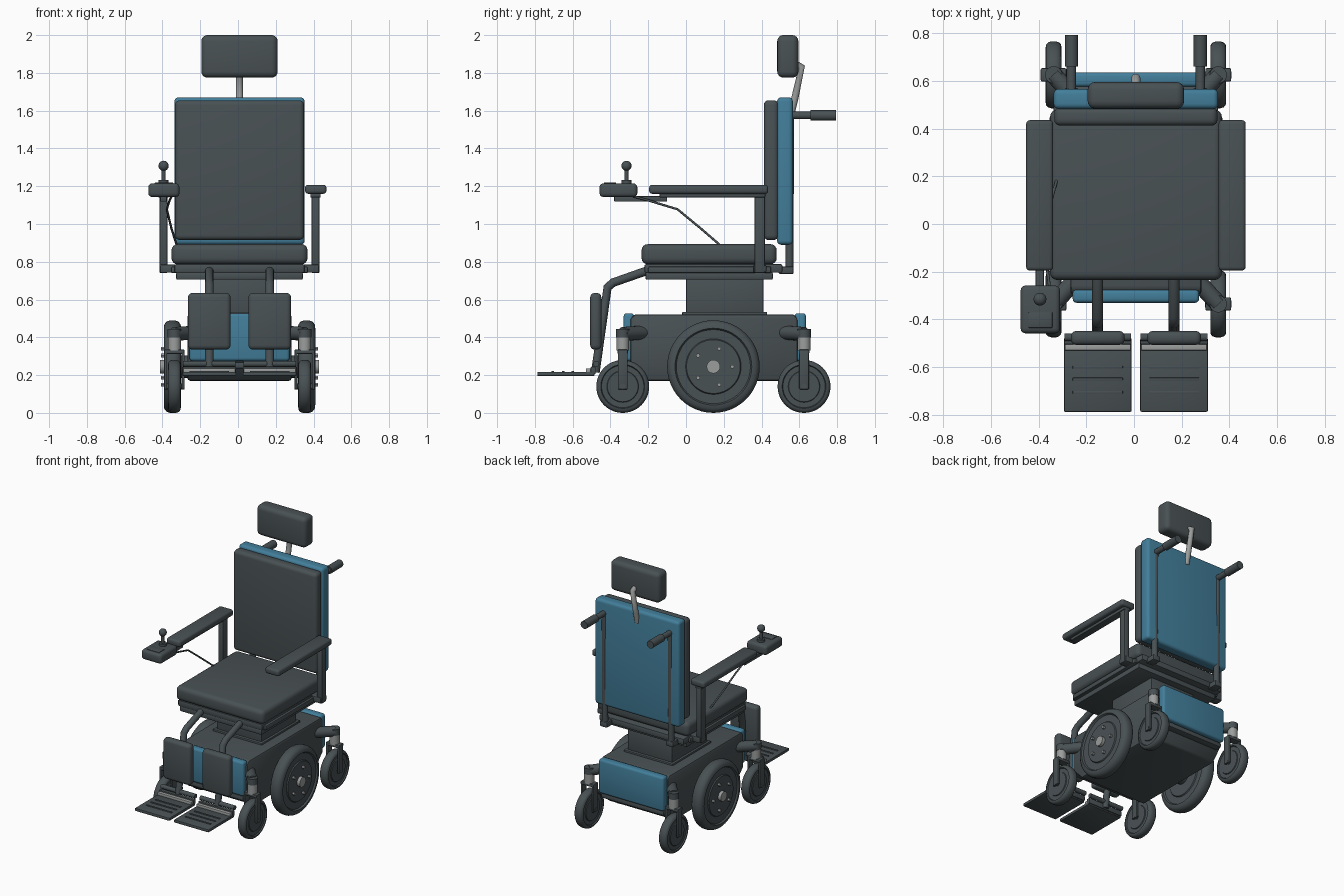
import bpy, bmesh, math
from mathutils import Vector, Matrix

if "Cube" in bpy.data.objects:
    bpy.data.objects.remove(bpy.data.objects["Cube"])

CX = 0.008  # centre line of the chair


def material(name, rgb):
    m = bpy.data.materials.new(name)
    m.diffuse_color = (*rgb, 1)
    m.use_nodes = True
    m.node_tree.nodes["Principled BSDF"].inputs["Base Color"].default_value = m.diffuse_color
    return m


DARK = material("charcoal", (0.066, 0.082, 0.088))
BLUE = material("blue_shell", (0.055, 0.21, 0.325))
METAL = material("light_metal", (0.33, 0.34, 0.34))


def finish(name, bm, mat):
    bmesh.ops.recalc_face_normals(bm, faces=bm.faces)
    me = bpy.data.meshes.new(name)
    bm.to_mesh(me)
    bm.free()
    ob = bpy.data.objects.new(name, me)
    bpy.context.collection.objects.link(ob)
    me.materials.append(mat)
    bpy.ops.object.select_all(action='DESELECT')
    ob.select_set(True)
    bpy.context.view_layer.objects.active = ob
    bpy.ops.object.shade_smooth_by_angle(angle=math.radians(35))
    return ob


def box(name, x, y, z, mat=DARK, bevel=0.008, seg=2):
    """Rounded box from (min, max) pairs; x is relative to the centre line."""
    bm = bmesh.new()
    bmesh.ops.create_cube(bm, size=1)
    for v in bm.verts:
        v.co = Vector((CX + x[0] + (v.co.x + .5) * (x[1] - x[0]),
                       y[0] + (v.co.y + .5) * (y[1] - y[0]),
                       z[0] + (v.co.z + .5) * (z[1] - z[0])))
    if bevel:
        bmesh.ops.bevel(bm, geom=bm.edges[:], offset=bevel, segments=seg,
                        profile=0.5, affect='EDGES')
    return finish(name, bm, mat)


def rod(name, a, b, r, mat=DARK, sides=20):
    a, b = Vector(a), Vector(b)
    a.x += CX
    b.x += CX
    d = b - a
    bm = bmesh.new()
    bmesh.ops.create_cone(bm, cap_ends=True, segments=sides, radius1=r, radius2=r, depth=d.length)
    rot = Vector((0, 0, 1)).rotation_difference(d).to_matrix().to_4x4()
    bm.transform(Matrix.Translation((a + b) / 2) @ rot)
    return finish(name, bm, mat)


def tube(name, pts, r, mat=DARK):
    cu = bpy.data.curves.new(name, 'CURVE')
    cu.dimensions = '3D'
    cu.bevel_depth = r
    cu.bevel_resolution = 4
    cu.use_fill_caps = True
    sp = cu.splines.new('POLY')
    sp.points.add(len(pts) - 1)
    for p, c in zip(sp.points, pts):
        p.co = (c[0] + CX, c[1], c[2], 1)
    ob = bpy.data.objects.new(name, cu)
    bpy.context.collection.objects.link(ob)
    cu.materials.append(mat)
    return ob


def lathe_x(name, profile, centre, mat=DARK, steps=48):
    """Spin a (radius, axial) profile about the x axis."""
    bm = bmesh.new()
    vs = [bm.verts.new((a, 0, r)) for r, a in profile]
    es = [bm.edges.new(e) for e in zip(vs, vs[1:])]
    bmesh.ops.spin(bm, geom=vs + es, cent=(0, 0, 0), axis=(1, 0, 0),
                   angle=math.tau, steps=steps)
    bmesh.ops.remove_doubles(bm, verts=bm.verts, dist=1e-5)
    bm.transform(Matrix.Translation(Vector(centre) + Vector((CX, 0, 0))))
    return finish(name, bm, mat)


def wheel(name, centre, R, w):
    """Rounded tyre with a stepped disc hub, same on both faces."""
    half = [(0, w * .46), (R * .58, w * .46), (R * .60, w * .38), (R * .80, w * .38),
            (R * .83, w * .5), (R * .91, w * .47), (R * .97, w * .35), (R, w * .15)]
    return lathe_x(name, half + [(r, -a) for r, a in reversed(half)], centre)


# Upholstery
box("seat_cushion", (-.36, .36), (-.235, .48), (.787, .893), bevel=.032, seg=4)
box("back_cushion", (-.342, .342), (.412, .49), (.915, 1.655), bevel=.026, seg=4)
box("back_shell", (-.345, .345), (.482, .566), (.89, 1.67), BLUE, .022, 4)
box("headrest", (-.202, .202), (.483, .595), (1.775, 2.0), bevel=.032, seg=4)
tube("headrest_post", [(0, .555, 1.58), (0, .575, 1.66), (0, .612, 1.83), (0, .56, 1.86)], .019, METAL)

# Seat frame and pedestal
box("seat_pan", (-.345, .345), (-.22, .51), (.742, .787))
box("seat_frame", (-.335, .335), (-.215, .46), (.705, .745))
box("pedestal", (-.183, .183), (0, .41), (.5, .715), bevel=.006)
box("pedestal_collar", (-.2, .2), (-.02, .43), (.515, .535), bevel=.004)

# Power base: side profile extruded across the width
bm = bmesh.new()
prof = [(-.21, .17), (.51, .17), (.59, .26), (.59, .5), (.57, .522), (-.27, .522), (-.295, .5), (-.295, .26)]
f = bm.faces.new([bm.verts.new((CX - .275, y, z)) for y, z in prof])
ext = bmesh.ops.extrude_face_region(bm, geom=[f])
bmesh.ops.translate(bm, vec=(.55, 0, 0), verts=[v for v in ext["geom"] if isinstance(v, bmesh.types.BMVert)])
bmesh.ops.bevel(bm, geom=bm.edges[:], offset=.012, segments=2, profile=.5, affect='EDGES')
finish("power_base", bm, DARK)
box("front_fairing", (-.265, .265), (-.33, -.275), (.275, .527), BLUE, .016, 3)
box("rear_fairing", (-.265, .265), (.575, .635), (.275, .527), BLUE, .016, 3)
box("front_bumper", (-.255, .255), (-.315, -.25), (.235, .27))
box("rear_bumper", (-.255, .255), (.55, .615), (.235, .27))

for s, side in ((-1, "left"), (1, "right")):
    def mx(a, b):
        return tuple(sorted((s * a, s * b)))

    # Drive wheel with hub and five bolts
    wy, wz = .145, .245
    wheel(f"{side}_drive_wheel", (s * .355, wy, wz), .245, .092)
    rod(f"{side}_axle", (s * .25, wy, wz), (s * .34, wy, wz), .06)
    rod(f"{side}_hub_cap", (s * .38, wy, wz), (s * .42, wy, wz), .036, METAL)
    for i in range(5):
        a = math.tau * i / 5
        y, z = wy + .1 * math.cos(a), wz + .1 * math.sin(a)
        rod(f"{side}_wheel_bolt", (s * .385, y, z), (s * .415, y, z), .011, METAL, 6)

    # Casters on angled arms
    for y0, d, end in ((-.335, 1, "front"), (.625, -1, "rear")):
        n = f"{side}_{end}_caster"
        cx = s * .345
        wheel(n + "_wheel", (cx, y0, .14), .14, .066)
        rod(n + "_axle", (cx - .055, y0, .14), (cx + .055, y0, .14), .015)
        for o in (-.046, .046):
            box(n + "_fork", (cx + o - .008, cx + o + .008), (y0 - .026, y0 + .026), (.125, .335), bevel=.005)
        box(n + "_fork_bridge", (cx - .054, cx + .054), (y0 - .028, y0 + .028), (.312, .335), bevel=.006)
        rod(n + "_stem", (cx, y0, .33), (cx, y0, .41), .034, METAL)
        rod(n + "_cap", (cx, y0, .40), (cx, y0, .445), .036)
        rod(n + "_arm", (cx, y0, .418), (s * .24, y0 + d * .115, .425), .037)

    # Armrest, post and bracket
    box(f"{side}_arm_pad", mx(.347, .46), (-.195, .435), (1.16, 1.207), bevel=.015, seg=3)
    box(f"{side}_arm_rail", mx(.375, .43), (-.14, .42), (1.14, 1.165), bevel=.006)
    box(f"{side}_arm_post", mx(.382, .424), (.362, .418), (.74, 1.15), bevel=.007)
    box(f"{side}_arm_bracket", mx(.32, .42), (.355, .425), (.742, .785), bevel=.007)
    box(f"{side}_seat_side_rail", mx(.33, .362), (-.2, .45), (.74, .775), bevel=.007)

    # Back post and push handle
    rod(f"{side}_back_post", (s * .27, .547, .75), (s * .27, .552, 1.59), .021)
    box(f"{side}_post_foot", mx(.24, .3), (.49, .57), (.735, .775))
    rod(f"{side}_handle_tube", (s * .27, .54, 1.575), (s * .27, .68, 1.575), .02)
    rod(f"{side}_handle_grip", (s * .27, .66, 1.575), (s * .27, .793, 1.575), .028)

    # Leg rest, calf pad and footplate
    lx = s * .16
    tube(f"{side}_leg_tube", [(lx, -.1, .77), (lx, -.22, .748), (lx, -.385, .69), (lx, -.415, .665), (lx, -.48, .215)], .023)
    box(f"{side}_calf_pad", (lx - .113, lx + .113), (-.507, -.448), (.335, .635), bevel=.023, seg=3)
    box(f"{side}_footplate", (lx - .142, lx + .142), (-.787, -.485), (.195, .217), bevel=.006)
    box(f"{side}_footplate_hinge", (lx - .142, lx + .142), (-.505, -.478), (.205, .245), bevel=.006)
    box(f"{side}_heel_strip", (lx - .138, lx + .138), (-.53, -.503), (.21, .236), METAL, .004)
    for y in (-.6, -.65, -.705):
        box(f"{side}_tread_rib", (lx - .105, lx + .105), (y - .006, y + .006), (.213, .222), bevel=.002)
    rod(f"{side}_foot_bar", (lx - .14, -.475, .26), (lx + .14, -.475, .26), .016)

# Joystick control on one armrest
box("control_mount", (-.42, -.385), (-.38, -.1), (1.118, 1.148), bevel=.005)
box("control_box", (-.483, -.318), (-.458, -.258), (1.143, 1.215), bevel=.02, seg=3)
box("control_panel", (-.45, -.35), (-.435, -.37), (1.21, 1.219), bevel=.003)
rod("joystick_boot", (-.402, -.315, 1.205), (-.402, -.315, 1.232), .027)
rod("joystick_stick", (-.402, -.315, 1.22), (-.402, -.315, 1.31), .011)
bm = bmesh.new()
bmesh.ops.create_uvsphere(bm, u_segments=20, v_segments=12, radius=.027)
bm.transform(Matrix.Translation((-.402 + CX, -.315, 1.308)))
finish("joystick_knob", bm, DARK)
tube("control_cable", [(-.36, -.28, 1.147), (-.37, -.2, 1.125), (-.385, -.045, 1.078), (-.36, .08, .975), (-.33, .19, .88)], .006)
